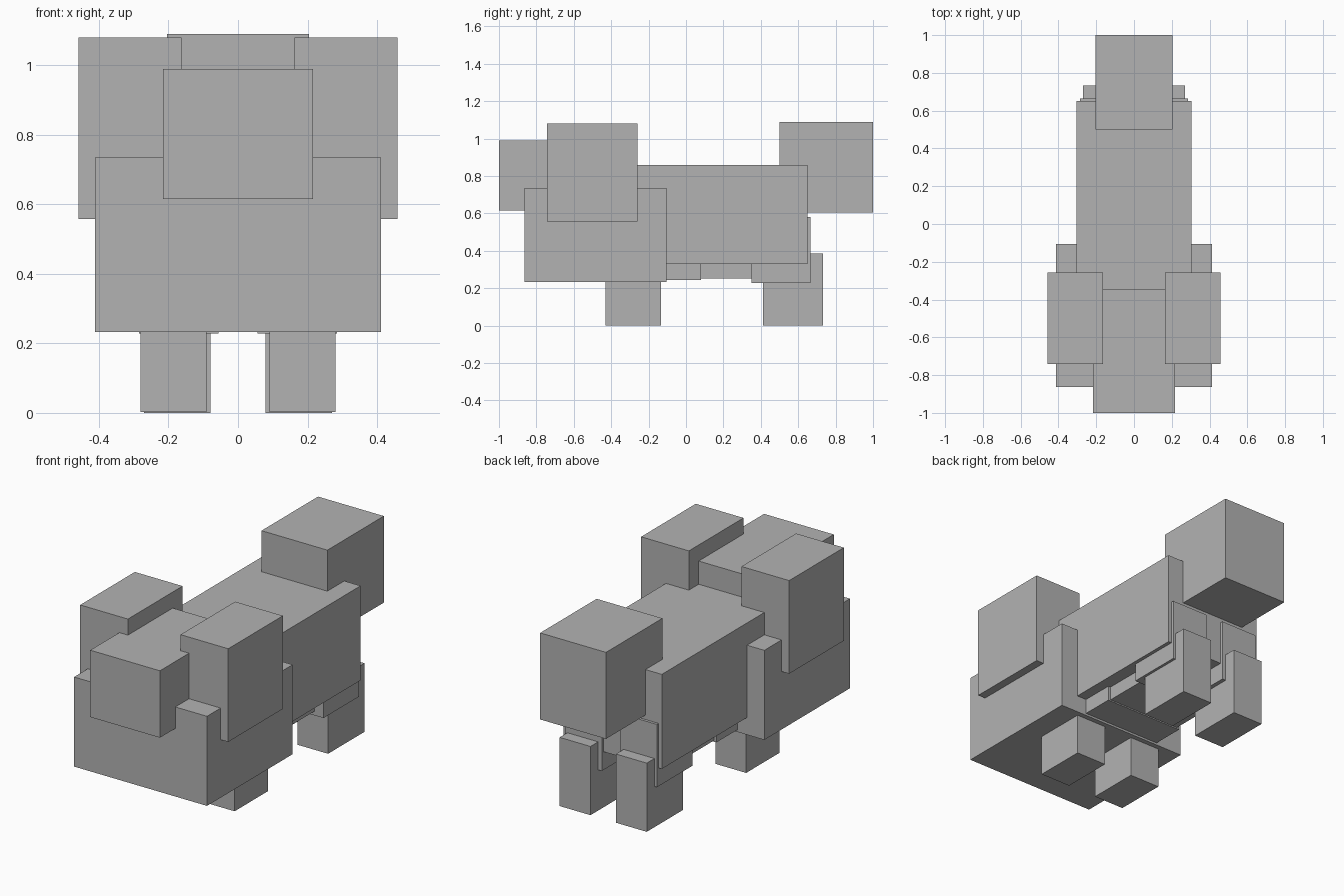
import bpy

default = bpy.data.objects.get("Cube")
if default:
    bpy.data.objects.remove(default, do_unlink=True)

# One flat grey for the whole animal
GREY = (0.45, 0.45, 0.45, 1)
grey = bpy.data.materials.new("plain grey")
grey.use_nodes = True
grey.diffuse_color = GREY
grey.node_tree.nodes["Principled BSDF"].inputs["Base Color"].default_value = GREY


def block(name, x, y, z):
    """Box spanning the given (low, high) range on each axis."""
    spans = (x, y, z)
    bpy.ops.mesh.primitive_cube_add(size=1)
    obj = bpy.context.object
    obj.name = obj.data.name = name
    for v in obj.data.vertices:
        v.co = [lo + (c + 0.5) * (hi - lo) for c, (lo, hi) in zip(v.co, spans)]
    obj.data.materials.append(grey)
    return obj


def centred(name, half_width, y, z):
    return block(name, (-half_width, half_width), y, z)


def pair(name, x, y, z):
    """Matching blocks on the left (+x) and right (-x)."""
    block("left_" + name, x, y, z)
    block("right_" + name, (-x[1], -x[0]), y, z)


# Head, torso and tail
centred("head", 0.216, (-1.0, -0.345), (0.615, 0.99))
centred("chest", 0.412, (-0.863, -0.105), (0.233, 0.735))
centred("body", 0.305, (-0.65, 0.65), (0.33, 0.86))
centred("front_belly", 0.245, (-0.3, 0.08), (0.245, 0.45))
centred("rear_belly", 0.23, (0.0, 0.5), (0.252, 0.45))
centred("tail", 0.204, (0.5, 1.0), (0.605, 1.09))

# Shoulders and legs
pair("shoulder", (0.163, 0.459), (-0.742, -0.258), (0.558, 1.08))
pair("front_leg", (0.09, 0.28), (-0.43, -0.133), (0.002, 0.3))
pair("thigh", (0.056, 0.285), (0.35, 0.665), (0.228, 0.58))
pair("back_leg", (0.079, 0.27), (0.412, 0.733), (0.0, 0.385))
